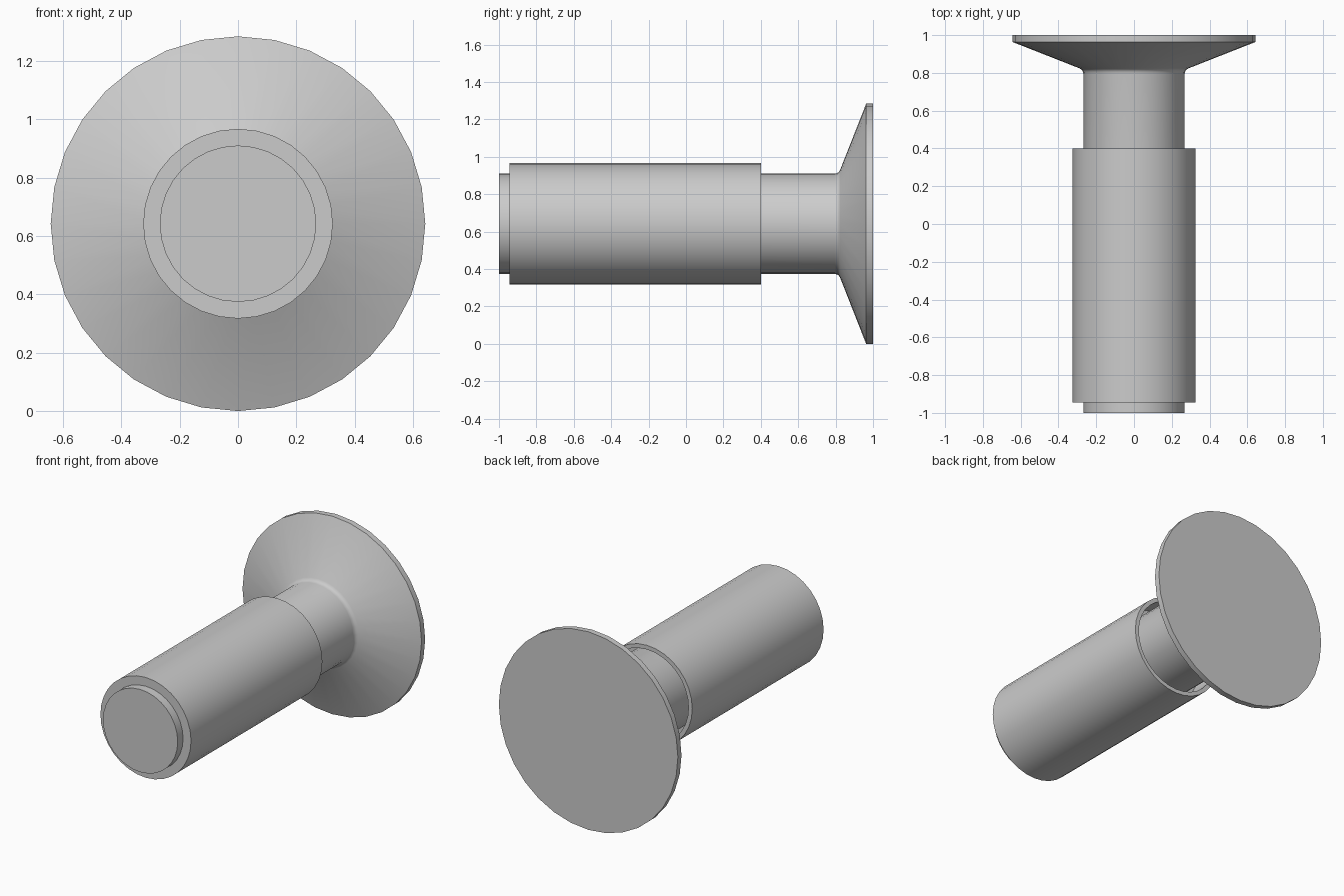
import bpy
import bmesh
import math

cube = bpy.data.objects.get("Cube")
if cube:
    bpy.data.objects.remove(cube, do_unlink=True)

AXIS_Z = 0.642
SEGMENTS = 32

steel = bpy.data.materials.new("grey_steel")
steel.use_nodes = True
GREY = (0.6, 0.6, 0.6, 1.0)
steel.diffuse_color = GREY
steel.node_tree.nodes["Principled BSDF"].inputs["Base Color"].default_value = GREY


def lathe(name, profile, closed=False):
    """Revolve (radius, y) points around the long axis; open ends are capped."""
    bm = bmesh.new()
    rings = []
    for radius, y in profile:
        ring = []
        for i in range(SEGMENTS):
            a = math.tau * i / SEGMENTS
            ring.append(bm.verts.new((radius * math.sin(a), y,
                                      AXIS_Z + radius * math.cos(a))))
        rings.append(ring)
    pairs = list(zip(rings, rings[1:]))
    if closed:
        pairs.append((rings[-1], rings[0]))
    else:
        bm.faces.new(rings[0])
        bm.faces.new(rings[-1])
    for a, b in pairs:
        for i in range(SEGMENTS):
            j = (i + 1) % SEGMENTS
            bm.faces.new((a[i], a[j], b[j], b[i]))
    bmesh.ops.recalc_face_normals(bm, faces=bm.faces)
    mesh = bpy.data.meshes.new(name)
    bm.to_mesh(mesh)
    bm.free()
    mesh.materials.append(steel)
    obj = bpy.data.objects.new(name, mesh)
    bpy.context.collection.objects.link(obj)
    bpy.ops.object.select_all(action="DESELECT")
    obj.select_set(True)
    bpy.context.view_layer.objects.active = obj
    bpy.ops.object.shade_smooth_by_angle(angle=math.radians(30))
    return obj


# Round shank flaring through a small fillet into the countersunk head
lathe("shank_and_head", [
    (0.268, -1.0), (0.268, 0.795), (0.271, 0.808), (0.277, 0.817),
    (0.288, 0.824), (0.642, 0.963), (0.642, 1.0),
])

# Sleeve around the shank: solid at the front, thin open lip at the back
lathe("sleeve", [
    (0.268, -0.945), (0.325, -0.945), (0.325, 0.4),
    (0.298, 0.4), (0.298, 0.25), (0.268, 0.25),
], closed=True)
